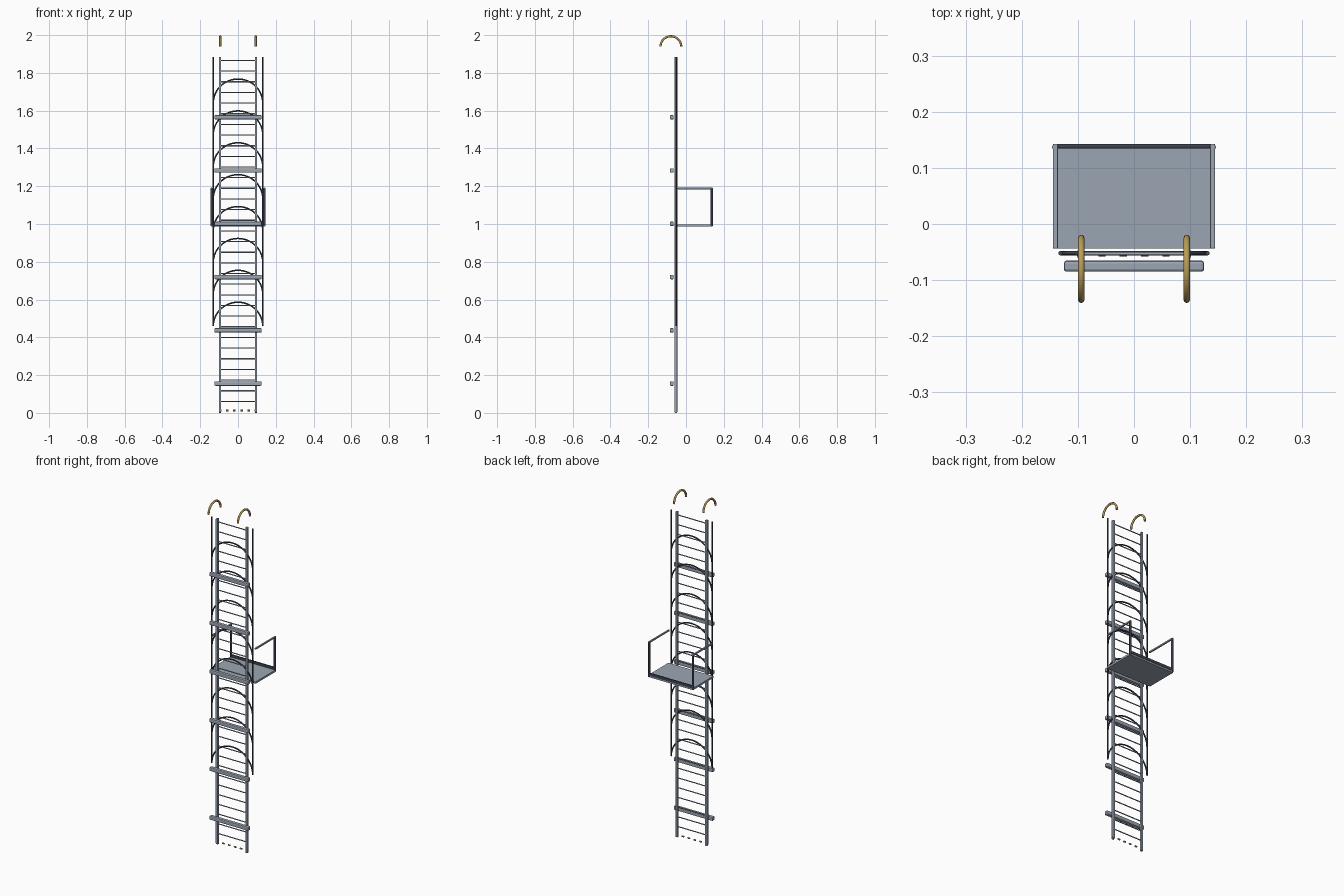
import bpy
from math import pi, sin, cos
from mathutils import Vector

if "Cube" in bpy.data.objects:
    bpy.data.objects.remove(bpy.data.objects["Cube"])


def mat(name, c):
    m = bpy.data.materials.new(name)
    m.diffuse_color = (*c, 1)
    m.use_nodes = True
    m.node_tree.nodes["Principled BSDF"].inputs["Base Color"].default_value = m.diffuse_color
    return m


STEEL = mat("steel", (0.33, 0.38, 0.45))
DARK = mat("dark_steel", (0.05, 0.06, 0.09))
BRASS = mat("brass", (0.50, 0.34, 0.10))


def box(name, lo, hi, m, bevel=0.0):
    lo, hi = Vector(lo), Vector(hi)
    bpy.ops.mesh.primitive_cube_add(size=1, location=(lo + hi) / 2)
    o = bpy.context.object
    o.name = name
    o.scale = hi - lo
    bpy.ops.object.transform_apply(location=False, rotation=False, scale=True)
    o.data.materials.append(m)
    if bevel:
        b = o.modifiers.new("bevel", 'BEVEL')
        b.width, b.segments = bevel, 2
    return o


def tube(name, pts, r, m):
    cu = bpy.data.curves.new(name, 'CURVE')
    cu.dimensions = '3D'
    cu.bevel_depth, cu.bevel_resolution = r, 2
    cu.use_fill_caps = True
    s = cu.splines.new('POLY')
    s.points.add(len(pts) - 1)
    for p, co in zip(s.points, pts):
        p.co = (*co, 1)
    s.use_smooth = True
    o = bpy.data.objects.new(name, cu)
    bpy.context.collection.objects.link(o)
    cu.materials.append(m)
    return o


Y = -0.052  # ladder plane
ARC = [pi * i / 24 for i in range(25)]

# ladder rungs
for i in range(33):
    z = 0.061 + i * 0.0564
    tube("rung", [(-0.093, Y - 0.001, z), (0.093, Y - 0.001, z)], 0.003, STEEL)

# wall standoff bars
for i in range(6):
    z = 0.155 + i * 0.282
    box("standoff_bar", (-0.125, -0.085, z - 0.0115), (0.125, -0.065, z + 0.0115), STEEL, 0.005)

# safety hoops
for i in range(8):
    z = 0.459 + i * 0.1688
    tube("safety_hoop", [(0.131 * cos(a), Y, z + 0.127 * sin(a)) for a in ARC], 0.004, DARK)

# platform deck and rear toe bar
box("platform_deck", (-0.144, -0.044, 0.987), (0.144, 0.141, 0.998), STEEL)
box("platform_toe_bar", (-0.14, 0.135, 0.996), (0.14, 0.143, 1.012), DARK, 0.001)

# mirrored parts: stiles, cage straps, guard posts, handrails, top hooks
for s in (-1, 1):
    x = s * 0.095
    box("stile", (x - 0.006, Y - 0.009, 0.003), (x + 0.006, Y + 0.006, 1.885), STEEL, 0.002)
    tube("cage_strap", [(s * 0.131, Y, 0.459), (s * 0.131, Y, 1.885)], 0.004, DARK)
    tube("guard_post", [(s * 0.14, 0.137, 0.99), (s * 0.14, 0.137, 1.189)], 0.006, DARK)
    x = s * 0.14
    box("handrail", (x - 0.0045, -0.044, 1.183), (x + 0.0045, 0.143, 1.192), STEEL, 0.002)
    tube("top_hook", [(s * 0.094, -0.08 + 0.055 * cos(a), 1.939 + 0.055 * sin(a)) for a in ARC],
         0.0058, BRASS)

# brass grip studs on the lowest tread
for i in range(6):
    x = -0.095 + i * 0.038
    tube("foot_stud", [(x - 0.0065, Y - 0.001, 0.0125), (x + 0.0065, Y - 0.001, 0.0125)], 0.0045, BRASS)

# thin foot pads so the stiles meet the ground
for s in (-1, 1):
    box("foot_pad", (s * 0.095 - 0.006, Y - 0.007, 0.0), (s * 0.095 + 0.006, Y + 0.004, 0.004), STEEL)
